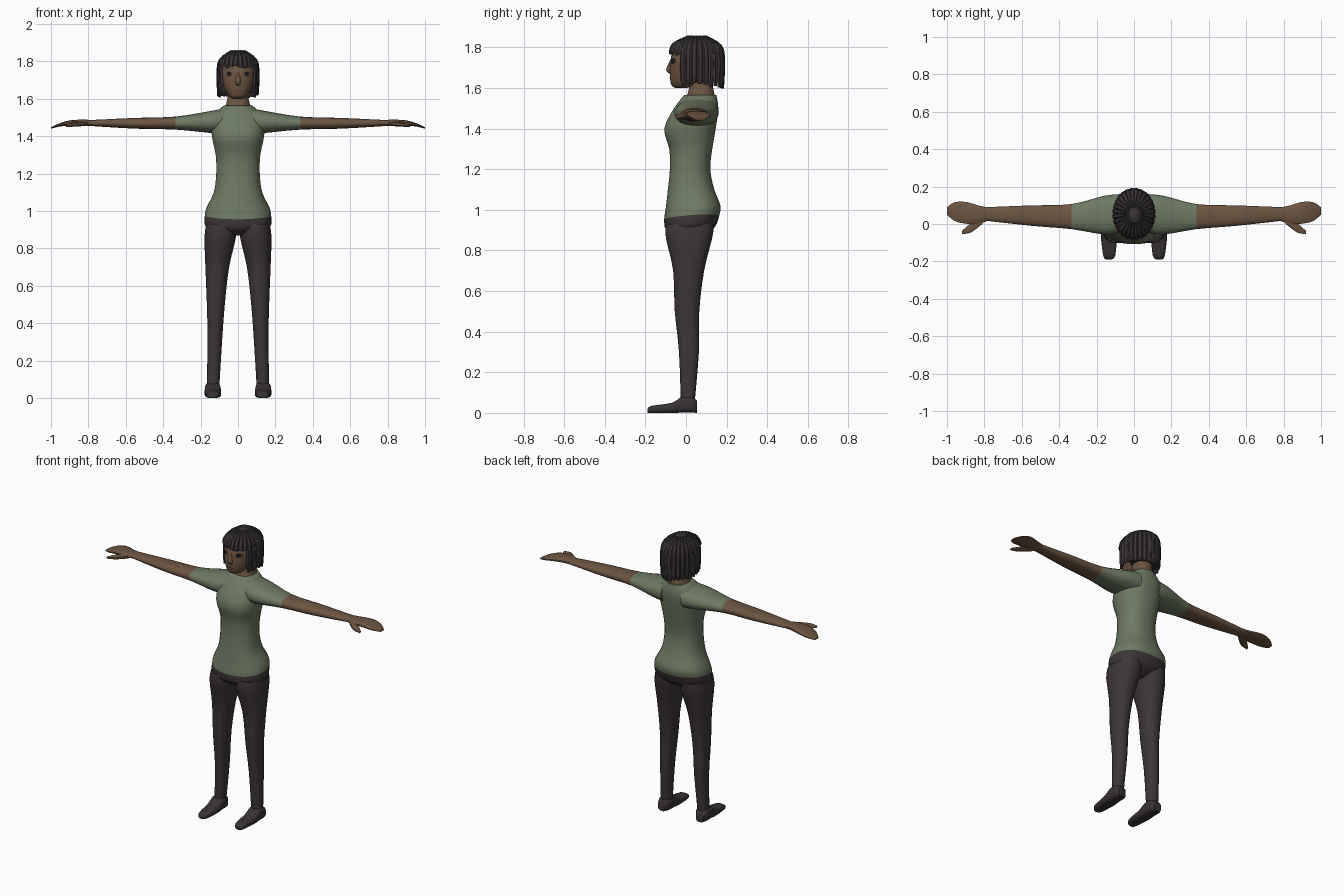
import bpy, bmesh, math, random
from mathutils import Vector

random.seed(4)
if "Cube" in bpy.data.objects:
    bpy.data.objects.remove(bpy.data.objects["Cube"])


def material(name, red, green, blue):
    mat = bpy.data.materials.new(name)
    mat.use_nodes = True
    mat.diffuse_color = (red, green, blue, 1)
    shader = mat.node_tree.nodes["Principled BSDF"]
    shader.inputs["Base Color"].default_value = mat.diffuse_color
    return mat


SKIN = material("brown skin", .15, .09, .052)
SHIRT = material("sage green cloth", .155, .195, .125)
TROUSERS = material("charcoal trousers", .046, .036, .038)
SHOE = material("dark shoe", .04, .032, .034)
HAIR = material("black brown hair", .042, .034, .037)
EYE = material("dark eye", .01, .01, .01)
LIP = material("dark lip", .1, .05, .035)


def finish(name, bm, mats, rule=None, angle=50):
    """Turn a bmesh into a smooth object, colouring faces by a rule on their centre."""
    bmesh.ops.recalc_face_normals(bm, faces=bm.faces)
    if rule:
        for face in bm.faces:
            face.material_index = int(rule(face.calc_center_median()))
    mesh = bpy.data.meshes.new(name)
    bm.to_mesh(mesh)
    bm.free()
    for mat in mats:
        mesh.materials.append(mat)
    mesh.shade_smooth()
    mesh.set_sharp_from_angle(angle=math.radians(angle))
    obj = bpy.data.objects.new(name, mesh)
    bpy.context.collection.objects.link(obj)
    return obj


def skin_rings(bm, rings):
    """Bridge rings of points into a closed tube."""
    loops = [[bm.verts.new(point) for point in ring] for ring in rings]
    count = len(loops[0])
    for lower, upper in zip(loops, loops[1:]):
        for i in range(count):
            j = (i + 1) % count
            bm.faces.new((lower[i], lower[j], upper[j], upper[i]))
    bm.faces.new(loops[0])
    bm.faces.new(loops[-1])


def smooth_rows(rows, steps=3):
    """Fill in a smooth curve through rows of numbers, keeping each given row."""
    padded = [rows[0], *rows, rows[-1]]
    result = []
    for before, start, end, after in zip(padded, padded[1:], padded[2:], padded[3:]):
        for step in range(steps):
            t = step / steps
            result.append([
                q + t / 2 * (r - p + t * (2 * p - 5 * q + 4 * r - s + t * (3 * (q - r) + s - p)))
                for p, q, r, s in zip(before, start, end, after)])
    return result + [rows[-1]]


def rounded(value, power):
    return math.copysign(abs(value) ** (2 / power), value)


def loft(name, axis, rows, mats, side=1, sides=20, power=2.3, rule=None, bend=None):
    """Loft superellipses; each row is position, then low and high on the other two axes."""
    rings = []
    for position, left, right, low, high in smooth_rows(rows):
        ring = []
        for i in range(sides):
            angle = math.tau * (i + .5) / sides
            across = (left + right + (right - left) * rounded(math.cos(angle), power)) / 2
            along = (low + high + (high - low) * rounded(math.sin(angle), power)) / 2
            point = [across, along]
            point.insert(axis, position)
            point[0] *= side
            if bend:
                point[2] += bend(*point)
            ring.append(point)
        rings.append(ring)
    bm = bmesh.new()
    skin_rings(bm, rings)
    return finish(name, bm, mats, rule)


def centred(rows):
    """Rows of height, half width, front and back."""
    return [(height, -half, half, front, back) for height, half, front, back in rows]


# Torso: shirt above a slightly curved hem, trouser seat below it
HEM = .97


def hem_lift(x, y, z):
    fade = max(0, 1 - 8 * abs(z - HEM))
    return fade * (.07 * (y - .1) + .3 * x * x)


torso = [
    (.87, .06, -.05, .07), (.91, .17, -.1, .14), (HEM, .178, -.108, .165),
    (1.02, .167, -.1, .17), (1.1, .13, -.09, .14), (1.2, .117, -.08, .12),
    (1.3, .12, -.083, .13), (1.4, .14, -.108, .147), (1.5, .14, -.06, .16),
    (1.565, .075, -.01, .15)]
loft("torso", 2, centred(torso), [SHIRT, TROUSERS], sides=28, bend=hem_lift,
     rule=lambda c: c.z < HEM + hem_lift(c.x, c.y, HEM))

# Limbs, built once per side
CUFF = .335
leg = [
    (.93, .01, .17, -.1, .14), (.86, .01, .18, -.1, .13), (.7, .047, .175, -.064, .09),
    (.5, .07, .167, -.056, .066), (.3, .085, .163, -.035, .064), (.05, .1, .168, -.026, .043)]
shoe = [
    (-.19, .12, .15, 0, .02), (-.17, .1, .165, 0, .035), (-.07, .09, .178, 0, .05),
    (-.02, .093, .177, 0, .08), (.03, .095, .176, 0, .08), (.055, .11, .165, 0, .06)]
arm = [
    (.07, -.045, .16, 1.41, 1.55), (.16, -.057, .152, 1.418, 1.533),
    (CUFF, -.028, .107, 1.435, 1.505), (.55, -.01, .1, 1.44, 1.498), (.8, .018, .09, 1.455, 1.486)]
hand = [
    (.78, .017, .09, 1.454, 1.487), (.83, 0, .1, 1.456, 1.489), (.9, 0, .12, 1.457, 1.485),
    (.96, .015, .117, 1.45, 1.467), (1, .05, .09, 1.44, 1.448)]
thumb = [
    (.81, 0, .045, 1.455, 1.483), (.87, -.046, .008, 1.45, 1.476), (.92, -.055, -.036, 1.45, 1.463)]
for label, s in (("left", 1), ("right", -1)):
    loft(label + "_leg", 2, leg, [TROUSERS], s)
    loft(label + "_shoe", 1, shoe, [SHOE], s, sides=12, power=3.5)
    loft(label + "_arm", 0, arm, [SKIN, SHIRT], s, rule=lambda c: abs(c.x) < CUFF)
    loft(label + "_hand", 0, hand, [SKIN], s, sides=12)
    loft(label + "_thumb", 0, thumb, [SKIN], s, sides=8)

# Neck, head and nose
neck = [(1.53, .08, -.01, .15), (1.6, .057, .015, .135), (1.68, .057, .015, .13)]
skull = [
    (1.6, .025, -.05, 0), (1.62, .055, -.075, .06), (1.7, .09, -.08, .14),
    (1.78, .092, -.066, .15), (1.83, .05, -.02, .11)]
bridge = [(1.67, .008, -.08, -.06), (1.69, .016, -.098, -.06), (1.74, .006, -.077, -.06)]
loft("neck", 2, centred(neck), [SKIN])
head = loft("head", 2, centred(skull), [SKIN], sides=28)
loft("nose", 2, centred(bridge), [SKIN], sides=10)

# Face details: thin plates laid on the front of the head
bpy.context.view_layer.update()


def face_plate(name, x, z, width, height, mat, lift=.002):
    outline = []
    for i in range(12):
        angle = math.tau * i / 12
        start = Vector((x + width * math.cos(angle), -1, z + height * math.sin(angle)))
        outline.append(head.ray_cast(start, Vector((0, 1, 0)))[1])
    bm = bmesh.new()
    skin_rings(bm, [[p + Vector((0, depth, 0)) for p in outline] for depth in (.003, -lift)])
    finish(name, bm, [mat])


for label, s in (("left", 1), ("right", -1)):
    x = s * .048
    face_plate(label + "_eye_rim", x, 1.733, .019, .014, LIP)
    face_plate(label + "_eye", x, 1.733, .012, .012, EYE, lift=.004)
    face_plate(label + "_eyebrow", x, 1.762, .023, .004, HAIR)
face_plate("mouth", 0, 1.645, .024, .005, LIP)

# Hair: an inner cap under a ring of overlapping locks, shorter over the forehead
cap = [
    (1.63, .09, .03, .165), (1.75, .1, 0, .175), (1.79, .097, -.065, .17), (1.853, .04, .015, .09)]
loft("hair_cap", 2, centred(cap), [HAIR], sides=24)
bm = bmesh.new()
LOCKS = 28
for k in range(LOCKS):
    angle = math.tau * (k + .5) / LOCKS
    out = Vector((math.sin(angle), -math.cos(angle), 0))
    side = Vector((math.cos(angle), math.sin(angle), 0))
    jitter = random.uniform(-.008, .008)
    if math.cos(angle) > .66:
        path = [(.3, 1.854), (.9, 1.82), (1.04, 1.772 + jitter)]
    else:
        hem = 1.617 + .012 * math.cos(angle) + jitter
        path = [(.3, 1.854), (.9, 1.81), (1.02, 1.73), (.98, hem)]
    rings = []
    for reach, height in smooth_rows(path):
        root = Vector((out.x * .105 * reach, .055 + out.y * .127 * reach, height))
        half = side * .017 * reach
        if height == path[-1][1]:
            half *= .6
        bulge = out * .008 + Vector((0, 0, .008 * (1 - reach)))
        rings.append([root - half, root - half / 2 + bulge, root + half / 2 + bulge,
                      root + half, root - out * .006])
    skin_rings(bm, rings)
finish("hair_locks", bm, [HAIR], angle=35)
